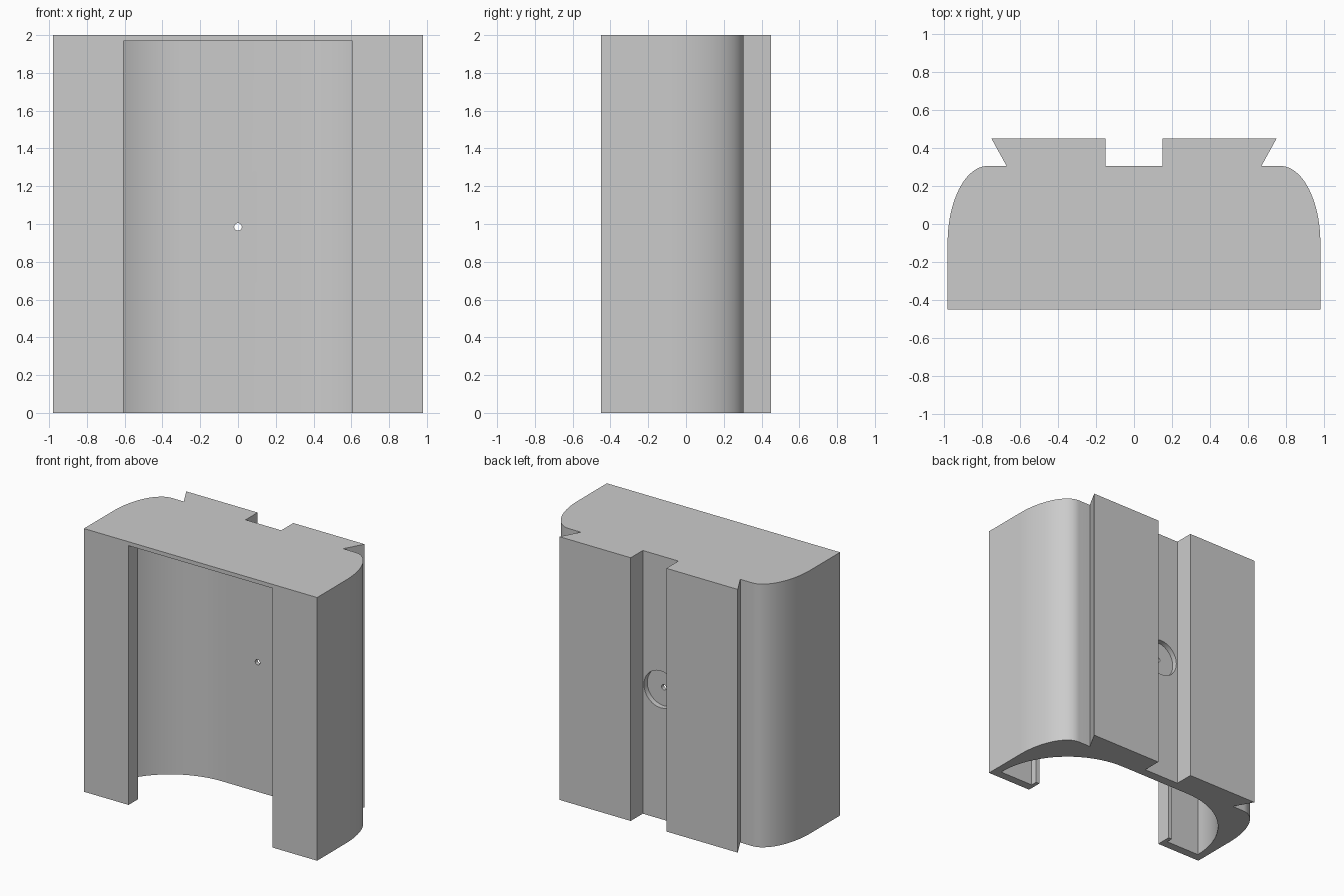
import bpy
import bmesh
from math import sin, cos, pi, radians

cube = bpy.data.objects.get("Cube")
if cube:
    bpy.data.objects.remove(cube, do_unlink=True)

grey = bpy.data.materials.new("plain grey")
grey.use_nodes = True
grey.diffuse_color = (0.6, 0.6, 0.6, 1)
grey.node_tree.nodes["Principled BSDF"].inputs["Base Color"].default_value = (0.6, 0.6, 0.6, 1)


def arc(cx, cy, rx, ry, steps):
    """Quarter ellipse from the +x side round to the +y side."""
    return [(cx + rx * cos(i * pi / 2 / steps), cy + ry * sin(i * pi / 2 / steps))
            for i in range(steps + 1)]


def prism(name, half, z0, z1):
    """Extrude a half outline (x > 0, front to back), mirrored in x."""
    outline = half + [(-x, y) for x, y in reversed(half)]
    bm = bmesh.new()
    face = bm.faces.new([bm.verts.new((x, y, z0)) for x, y in outline])
    grown = bmesh.ops.extrude_face_region(bm, geom=[face])
    verts = [v for v in grown["geom"] if isinstance(v, bmesh.types.BMVert)]
    bmesh.ops.translate(bm, verts=verts, vec=(0, 0, z1 - z0))
    bmesh.ops.recalc_face_normals(bm, faces=bm.faces)
    mesh = bpy.data.meshes.new(name)
    bm.to_mesh(mesh)
    bm.free()
    mesh.materials.append(grey)
    obj = bpy.data.objects.new(name, mesh)
    bpy.context.collection.objects.link(obj)
    return obj


def rod(name, radius, y0, y1, z):
    """Cylinder along y."""
    bpy.ops.mesh.primitive_cylinder_add(vertices=48, radius=radius, depth=y1 - y0,
                                        location=(0, (y0 + y1) / 2, z),
                                        rotation=(pi / 2, 0, 0))
    obj = bpy.context.object
    obj.name = name
    obj.data.materials.append(grey)
    return obj


# Body with rounded back corners, dovetail rail and centre slot
shell = [(0.98, -0.45)] + arc(0.77, -0.1, 0.21, 0.405, 24)
shell += [(0.67, 0.305), (0.75, 0.45), (0.15, 0.45), (0.15, 0.305)]
body = prism("holder_body", shell, 0, 2)

# Pocket open at the front and bottom, with small lips beside the opening
pocket = [(0.605, -0.6), (0.605, -0.335), (0.635, -0.335), (0.635, -0.385)]
pocket += arc(0.3, -0.385, 0.62, 0.62, 20)
cutters = [
    prism("pocket_cutter", pocket, -0.2, 1.97),
    rod("recess_cutter", 0.14, 0.265, 0.4, 0.985),
    rod("pin_hole_cutter", 0.02, 0.1, 0.4, 0.985),
]

bpy.ops.object.select_all(action='DESELECT')
bpy.context.view_layer.objects.active = body
body.select_set(True)
for cutter in cutters:
    mod = body.modifiers.new(cutter.name, 'BOOLEAN')
    mod.operation = 'DIFFERENCE'
    mod.solver = 'EXACT'
    mod.object = cutter
    bpy.ops.object.modifier_apply(modifier=mod.name)
    bpy.data.objects.remove(cutter, do_unlink=True)

bpy.ops.object.shade_smooth_by_angle(angle=radians(30))
